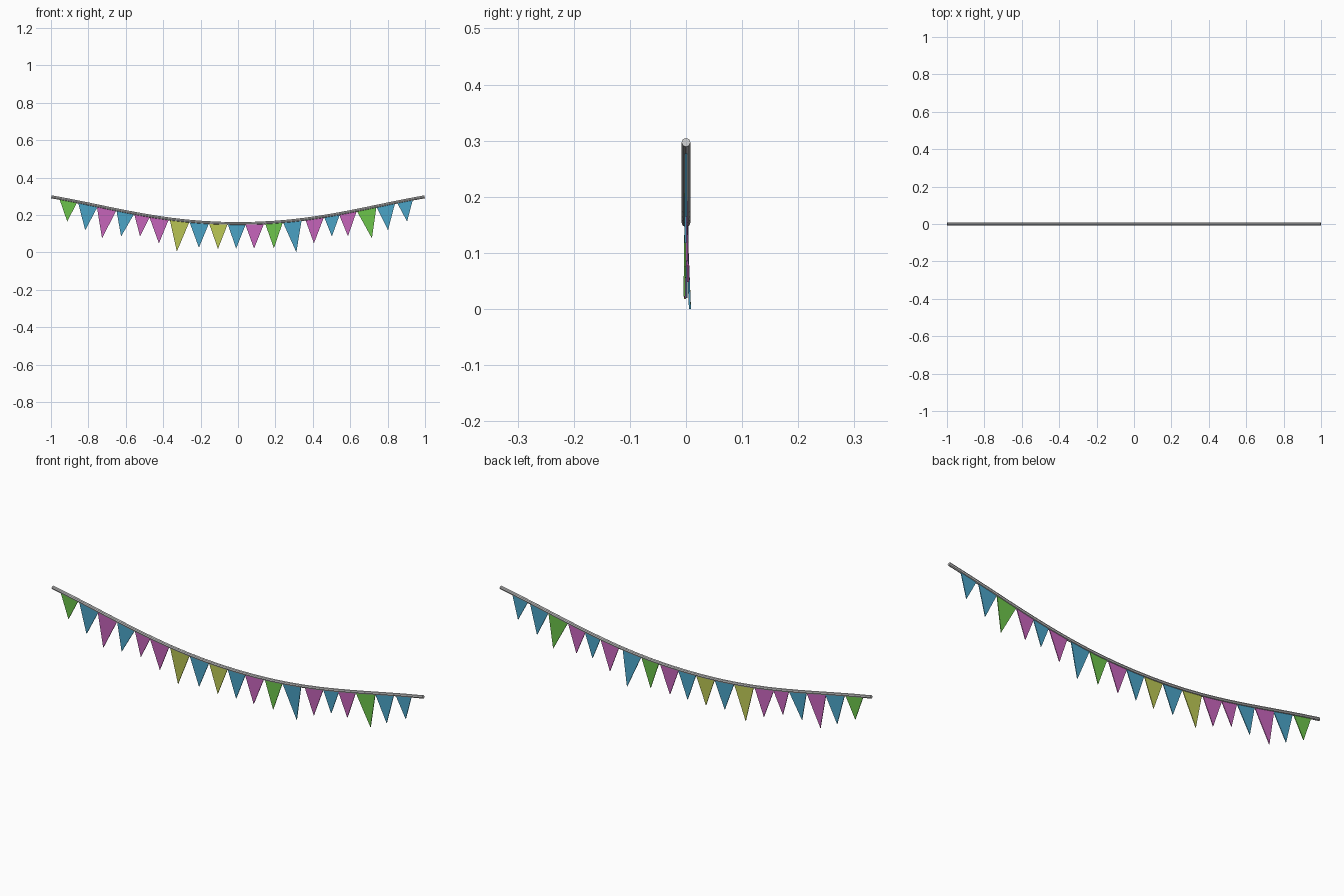
import bpy, bmesh
from mathutils import Vector
from mathutils.geometry import interpolate_bezier

if "Cube" in bpy.data.objects:
    bpy.data.objects.remove(bpy.data.objects["Cube"])

COLORS = {
    "green": (0.15, 0.55, 0.07, 1),
    "blue": (0.07, 0.37, 0.57, 1),
    "pink": (0.57, 0.13, 0.50, 1),
    "yellow": (0.50, 0.57, 0.09, 1),
}
MATS = {}
for name, color in COLORS.items():
    MATS[name] = bpy.data.materials.new(name + "_cloth")
    MATS[name].diffuse_color = color

# Sagging rope path: half curve, mirrored in x
half = interpolate_bezier(Vector((-0.998, 0, 0.297)), Vector((-0.65, 0, 0.235)),
                          Vector((-0.40, 0, 0.154)), Vector((0, 0, 0.154)), 13)
path = list(half) + [Vector((-p.x, 0, p.z)) for p in reversed(half[:-1])]


def rope_z(x):
    for a, b in zip(path, path[1:]):
        if a.x <= x <= b.x:
            return a.z + (b.z - a.z) * (x - a.x) / (b.x - a.x)
    return path[0].z


def mesh_object(name, bm):
    bmesh.ops.recalc_face_normals(bm, faces=bm.faces)
    me = bpy.data.meshes.new(name)
    bm.to_mesh(me)
    bm.free()
    ob = bpy.data.objects.new(name, me)
    bpy.context.collection.objects.link(ob)
    return ob


# Rope: eight-sided tube with closed ends
OCT = 0.7071
RING = [(1, 0), (OCT, OCT), (0, 1), (-OCT, OCT), (-1, 0), (-OCT, -OCT), (0, -1), (OCT, -OCT)]
R = 0.008
bm = bmesh.new()
rings = []
for i, p in enumerate(path):
    d = (path[min(i + 1, len(path) - 1)] - path[max(i - 1, 0)]).normalized()
    up = Vector((-d.z, 0, d.x))
    rings.append([bm.verts.new(p + Vector((0, c * R, 0)) + up * (s * R)) for c, s in RING])
for a, b in zip(rings, rings[1:]):
    for k in range(8):
        bm.faces.new((a[k], a[(k + 1) % 8], b[(k + 1) % 8], b[k]))
bm.faces.new(rings[0])
bm.faces.new(rings[-1])
mesh_object("rope", bm)

# Pennants: colour, left x, right x, tip x, tip z, tip y
FLAGS = [
    ("green", -0.955, -0.86, -0.913, 0.165, 0.001),
    ("blue", -0.855, -0.75, -0.817, 0.118, 0.003),
    ("pink", -0.755, -0.65, -0.727, 0.075, 0.003),
    ("blue", -0.65, -0.555, -0.625, 0.085, -0.001),
    ("pink", -0.555, -0.47, -0.524, 0.085, 0.002),
    ("pink", -0.475, -0.37, -0.423, 0.048, 0.004),
    ("yellow", -0.365, -0.26, -0.327, 0.004, 0.007),
    ("blue", -0.26, -0.155, -0.209, 0.025, 0.000),
    ("yellow", -0.155, -0.055, -0.107, 0.018, -0.002),
    ("blue", -0.055, 0.042, -0.010, 0.020, 0.001),
    ("pink", 0.038, 0.14, 0.086, 0.020, -0.001),
    ("green", 0.145, 0.24, 0.192, 0.022, -0.003),
    ("blue", 0.24, 0.34, 0.312, 0.000, 0.007),
    ("pink", 0.36, 0.46, 0.406, 0.048, 0.004),
    ("blue", 0.46, 0.545, 0.502, 0.085, 0.001),
    ("pink", 0.54, 0.635, 0.588, 0.086, 0.002),
    ("green", 0.635, 0.74, 0.716, 0.075, -0.002),
    ("blue", 0.74, 0.84, 0.802, 0.118, -0.001),
    ("blue", 0.85, 0.935, 0.904, 0.165, 0.000),
]
T = 0.0018
for i, (color, left, right, tx, tz, ty) in enumerate(FLAGS):
    corners = [(left, 0, rope_z(left) - 0.003), (right, 0, rope_z(right) - 0.003), (tx, ty, tz)]
    bm = bmesh.new()
    front = [bm.verts.new((x, y - T, z)) for x, y, z in corners]
    back = [bm.verts.new((x, y + T, z)) for x, y, z in corners]
    bm.faces.new(front)
    bm.faces.new(back)
    for k in range(3):
        n = (k + 1) % 3
        bm.faces.new((front[k], front[n], back[n], back[k]))
    ob = mesh_object(f"pennant_{i + 1:02d}", bm)
    ob.data.materials.append(MATS[color])

for m in bpy.data.materials:
    if m.users and not m.is_grease_pencil:
        m.use_nodes = True
        m.node_tree.nodes["Principled BSDF"].inputs["Base Color"].default_value = m.diffuse_color
